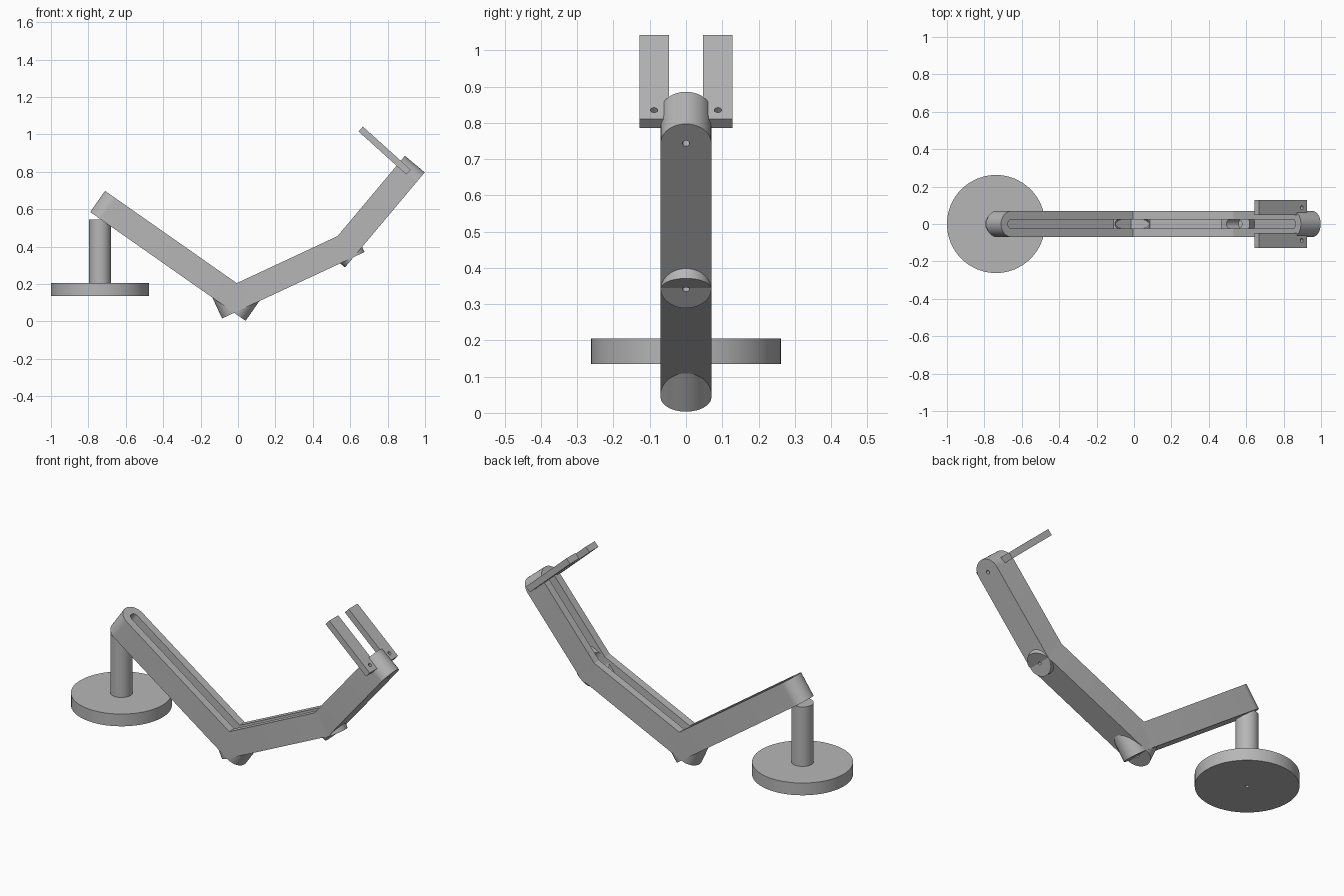
import bpy, bmesh
from math import sin, cos, pi, radians

if "Cube" in bpy.data.objects:
    bpy.data.objects.remove(bpy.data.objects["Cube"])

grey = bpy.data.materials.new("plain_grey")
grey.use_nodes = True
GREY = (0.47, 0.47, 0.47, 1)
grey.diffuse_color = GREY
grey.node_tree.nodes["Principled BSDF"].inputs["Base Color"].default_value = GREY


def prism(name, outline, z0, z1):
    """Extrude a flat outline from z0 to z1."""
    bm = bmesh.new()
    face = bm.faces.new([bm.verts.new((x, y, z0)) for x, y in outline])
    up = bmesh.ops.extrude_face_region(bm, geom=[face])["geom"]
    bmesh.ops.translate(bm, vec=(0, 0, z1 - z0),
                        verts=[v for v in up if isinstance(v, bmesh.types.BMVert)])
    bmesh.ops.recalc_face_normals(bm, faces=bm.faces)
    mesh = bpy.data.meshes.new(name)
    bm.to_mesh(mesh)
    bm.free()
    mesh.materials.append(grey)
    obj = bpy.data.objects.new(name, mesh)
    bpy.context.collection.objects.link(obj)
    return obj


def stadium(x0, x1, r, n=32):
    """Outline with round ends centred at x0 and x1."""
    right = [(x1 + r * cos(t), r * sin(t)) for t in (-pi / 2 + pi * i / n for i in range(n + 1))]
    left = [(x0 - r * cos(t), -r * sin(t)) for t in (-pi / 2 + pi * i / n for i in range(n + 1))]
    return right + left


def circle(r, x=0, y=0, n=64):
    return [(x + r * cos(2 * pi * i / n), y + r * sin(2 * pi * i / n)) for i in range(n)]


def cut(obj, cutters):
    """Subtract the cutters, then remove them."""
    for c in cutters:
        c.hide_render = True
        mod = obj.modifiers.new("cut", "BOOLEAN")
        mod.operation, mod.solver, mod.object = "DIFFERENCE", "EXACT", c
    bpy.context.view_layer.update()
    deps = bpy.context.evaluated_depsgraph_get()
    mesh = bpy.data.meshes.new_from_object(obj.evaluated_get(deps))
    obj.modifiers.clear()
    obj.data = mesh
    for c in cutters:
        bpy.data.objects.remove(c)


def finish(obj, location, angle=0):
    obj.location = location
    obj.rotation_euler.y = -radians(angle)
    bpy.ops.object.select_all(action="DESELECT")
    obj.select_set(True)
    bpy.context.view_layer.objects.active = obj
    bpy.ops.object.shade_smooth_by_angle(angle=radians(30))


HOLE = 0.01       # screw hole radius
HALF = 0.07       # half width of an arm
THICK = 0.138     # arm thickness
FLOOR = 0.04      # material left under the slot


def arm(name, x, z, length, angle):
    """Round-ended bar with a long open slot and a screw hole at each end."""
    a, b = HALF, length - HALF
    obj = prism(name, stadium(a, b, HALF), 0, THICK)
    cut(obj, [prism("slot_cutter", stadium(a, b, 0.025), FLOOR, THICK + 0.05)])
    cut(obj, [prism("hole_cutter", circle(HOLE, c, n=24), -0.05, FLOOR + 0.03) for c in (a, b)])
    finish(obj, (x, 0, z), angle)


# Arms
arm("lower_arm", -0.79, 0.585, 1.014, -35)
arm("middle_arm", -0.085, 0.016, 0.84, 25)
arm("upper_arm", 0.572, 0.289, 0.663, 50)

# Base disc and post, with a screw hole from below
for name, radius, z0, z1 in (("base_disc", 0.262, 0.135, 0.205), ("post", 0.058, 0.205, 0.545)):
    part = prism(name, circle(radius), z0, z1)
    cut(part, [prism("hole_cutter", circle(HOLE, n=24), 0, 0.35)])
    finish(part, (-0.738, 0, 0))

# Pair of tilted holder plates
LENGTH = 0.345
for name, side in (("left_plate", -1), ("right_plate", 1)):
    y0, y1 = 0.047 * side, 0.128 * side
    plate = prism(name, [(0, y0), (LENGTH, y0), (LENGTH, y1), (0, y1)], 0, 0.035)
    cut(plate, [prism("hole_cutter", circle(HOLE, LENGTH - 0.036, 0.088 * side, 24), -0.1, 0.1)])
    finish(plate, (0.644, 0, 1.016), -42)
